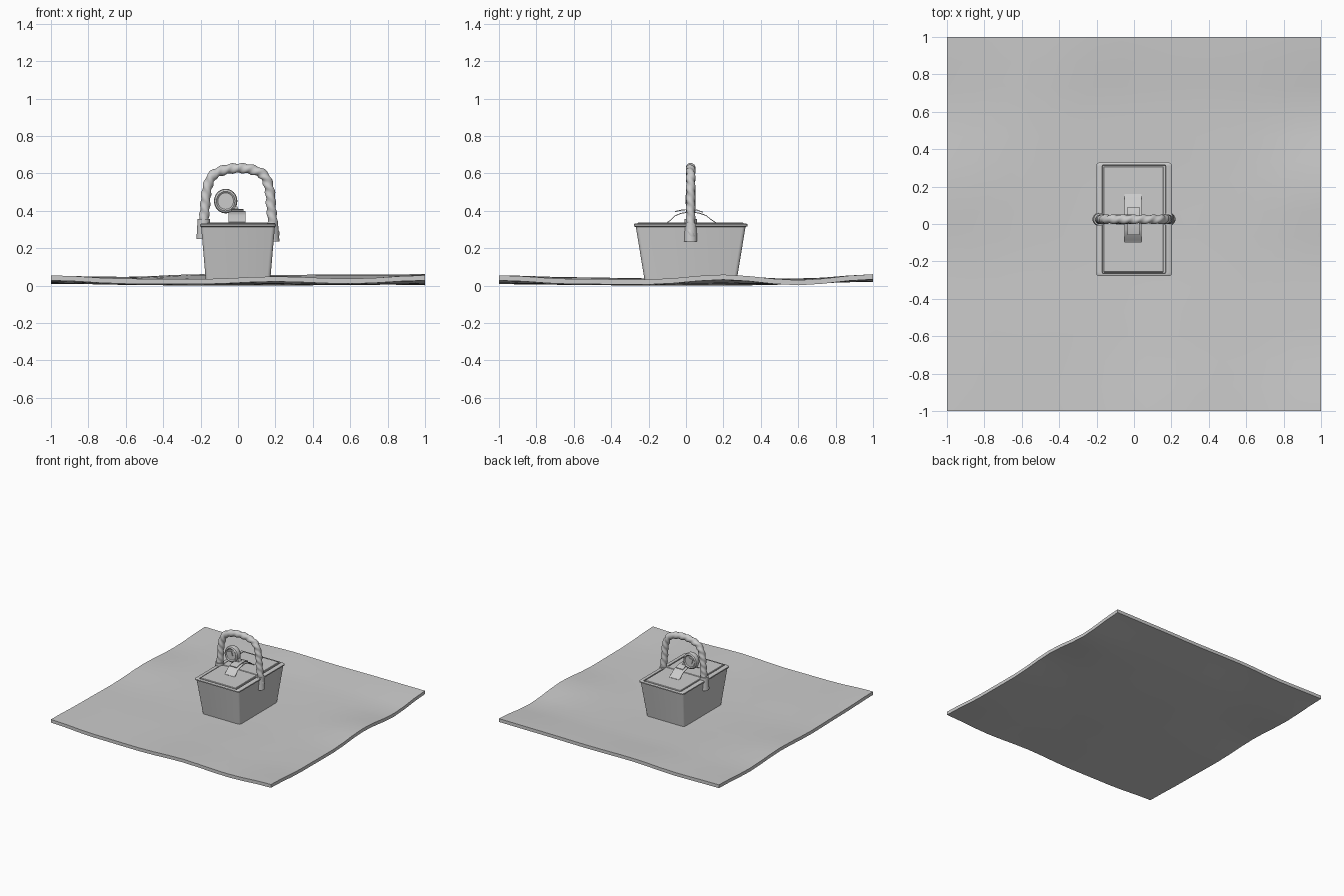
import bpy, bmesh, math
from mathutils import Vector

if "Cube" in bpy.data.objects:
    bpy.data.objects.remove(bpy.data.objects["Cube"])

CY = 0.025  # basket centre in y


def finish(name, bm, angle=35):
    bmesh.ops.recalc_face_normals(bm, faces=bm.faces[:])
    me = bpy.data.meshes.new(name)
    bm.to_mesh(me)
    bm.free()
    ob = bpy.data.objects.new(name, me)
    bpy.context.collection.objects.link(ob)
    bpy.ops.object.select_all(action='DESELECT')
    ob.select_set(True)
    bpy.context.view_layer.objects.active = ob
    bpy.ops.object.shade_smooth_by_angle(angle=math.radians(angle))
    return ob


def loft(bm, rings, cap_start=True, cap_end=True):
    rows = [[bm.verts.new(p) for p in r] for r in rings]
    n = len(rows[0])
    for a, b in zip(rows, rows[1:]):
        for i in range(n):
            bm.faces.new((a[i], a[(i + 1) % n], b[(i + 1) % n], b[i]))
    if cap_start:
        bm.faces.new(rows[0][::-1])
    if cap_end:
        bm.faces.new(rows[-1])


def rounded_rect(hx, hy, z, r=0.018, seg=3):
    pts = []
    for k, (sx, sy) in enumerate([(1, 1), (-1, 1), (-1, -1), (1, -1)]):
        for i in range(seg + 1):
            a = math.pi / 2 * (k + i / seg)
            pts.append((sx * (hx - r) + r * math.cos(a),
                        CY + sy * (hy - r) + r * math.sin(a), z))
    return pts


# rumpled blanket: heights of the underside, rows run front to back
heights = [
    [.028, .010, .008, .022, .010, .028],
    [.018, .010, .004, .008, .004, .008],
    [.012, .004, .000, .000, .004, .006],
    [.026, .010, .000, .000, .008, .032],
    [.008, .012, .006, .008, .010, .002],
    [.025, .020, .034, .030, .033, .034]]
bm = bmesh.new()
N = 15


def height(u, v):
    def smooth(t):
        return t * t * (3 - 2 * t)
    i, j = min(int(u), 4), min(int(v), 4)
    s, t = smooth(u - i), smooth(v - j)
    a = heights[j][i] * (1 - s) + heights[j][i + 1] * s
    b = heights[j + 1][i] * (1 - s) + heights[j + 1][i + 1] * s
    return a * (1 - t) + b * t


grid = [[bm.verts.new((2 * i / N - 1, 2 * j / N - 1, height(5 * i / N, 5 * j / N)))
         for i in range(N + 1)] for j in range(N + 1)]
for j in range(N):
    for i in range(N):
        bm.faces.new((grid[j][i], grid[j][i + 1], grid[j + 1][i + 1], grid[j + 1][i]))
top = bmesh.ops.extrude_face_region(bm, geom=bm.faces[:], use_keep_orig=True)['geom']
for v in top:
    if isinstance(v, bmesh.types.BMVert):
        v.co.z += 0.027
finish("blanket", bm)

# tapered basket body with lip and hollow inside
bm = bmesh.new()
loft(bm, [rounded_rect(.170, .242, .002), rounded_rect(.197, .293, .313),
          rounded_rect(.203, .304, .318), rounded_rect(.203, .304, .327),
          rounded_rect(.197, .298, .332), rounded_rect(.170, .290, .332, .006),
          rounded_rect(.168, .288, .300, .006)])
finish("basket_body", bm)

# lid, two flaps meeting under the handle
for name, lo, hi in (("front_lid", -.258, .023), ("back_lid", .027, .308)):
    bm = bmesh.new()
    bmesh.ops.create_cube(bm, size=1)
    for v in bm.verts:
        v.co = Vector((v.co.x * .322 - .003, (lo + hi) / 2 + v.co.y * (hi - lo),
                       .320 + v.co.z * .034))
    bmesh.ops.bevel(bm, geom=bm.edges[:], offset=.003, segments=1, affect='EDGES')
    finish(name, bm)

# twisted handle: lobed section swept along a smooth arch
ctrl = [Vector(p) for p in [(-.188, .27), (-.178, .40), (-.167, .51), (-.138, .585), (-.075, .618),
                            (0, .628), (.075, .620), (.140, .588), (.169, .51),
                            (.179, .40), (.196, .26)]]
path = []
for k in range(len(ctrl) - 1):
    p0, p1 = ctrl[max(k - 1, 0)], ctrl[k]
    p2, p3 = ctrl[k + 1], ctrl[min(k + 2, len(ctrl) - 1)]
    for i in range(12):
        t = i / 12
        path.append(.5 * (2 * p1 + (p2 - p0) * t + (2 * p0 - 5 * p1 + 4 * p2 - p3) * t * t
                          + (3 * p1 - p0 - 3 * p2 + p3) * t ** 3))
path.append(ctrl[-1])
rings, dist = [], 0
for k, p in enumerate(path):
    a, b = path[max(k - 1, 0)], path[min(k + 1, len(path) - 1)]
    d = (b - a).normalized()
    if k:
        dist += (p - path[k - 1]).length
    ring = []
    for i in range(16):
        th = 2 * math.pi * i / 16
        r = .0255 + .003 * math.cos(2 * th - 2 * math.pi * dist / .055)
        ring.append((p.x - d.y * r * math.cos(th), CY + r * .92 * math.sin(th),
                     p.y + d.x * r * math.cos(th)))
    rings.append(ring)
bm = bmesh.new()
loft(bm, rings)
finish("handle", bm, 60)

# sockets holding the handle ends
for name, x0, x1, z0, z1 in (("left_socket", -.187, -.183, .25, .355),
                             ("right_socket", .187, .181, .235, .335)):
    bm = bmesh.new()
    loft(bm, [[(x + r * math.cos(a), CY + r * math.sin(a), z)
               for a in [2 * math.pi * i / 20 for i in range(20)]]
              for x, z, r in ((x0, z0, .035), (x1, z1, .033))])
    finish(name, bm)


# ribbon strips lying over the lid
def strip(name, pts, xa, xb, th=.005):
    bm = bmesh.new()
    loft(bm, [[(xa, y, z), (xb, y, z), (xb, y, z + th), (xa, y, z + th)] for y, z in pts])
    finish(name, bm, 50)


strip("ribbon_front_tail", [(-.102, .334), (-.085, .345), (-.06, .370), (-.03, .383), (.02, .392)],
      -.05, .04)
strip("ribbon_back_tail", [(.16, .334), (.135, .350), (.108, .372), (.075, .384), (.02, .394)],
      -.05, .04)
strip("ribbon_bridge", [(-.06, .393), (-.02, .402), (.025, .405), (.06, .401), (.09, .390)],
      -.035, .03)

# upright round tag with raised rim and diamond centre
bm = bmesh.new()
profile = [(.010, .020), (.044, .020), (.052, .026), (.062, .020), (.066, .008)]
profile += [(r, -d) for r, d in profile[::-1]]
loft(bm, [[(-.066 + r * .95 * math.cos(a), CY - d, .452 + r * math.sin(a))
           for a in [2 * math.pi * i / 24 for i in range(24)]] for r, d in profile])
finish("tag_disc", bm)
bm = bmesh.new()
loft(bm, [[(-.073 + .027 * math.cos(a), CY + y, .460 + .027 * math.sin(a))
           for a in [math.radians(60 + 90 * i) for i in range(4)]] for y in (-.027, .027)])
finish("tag_centre", bm)

# short neck joining the tag to the ribbon
bm = bmesh.new()
loft(bm, [[(x - w, CY - .018, z), (x + w, CY - .018, z), (x + w, CY + .018, z), (x - w, CY + .018, z)]
          for x, z, w in ((-.008, .395, .022), (-.018, .415, .018), (-.035, .438, .022))])
finish("tag_neck", bm)
